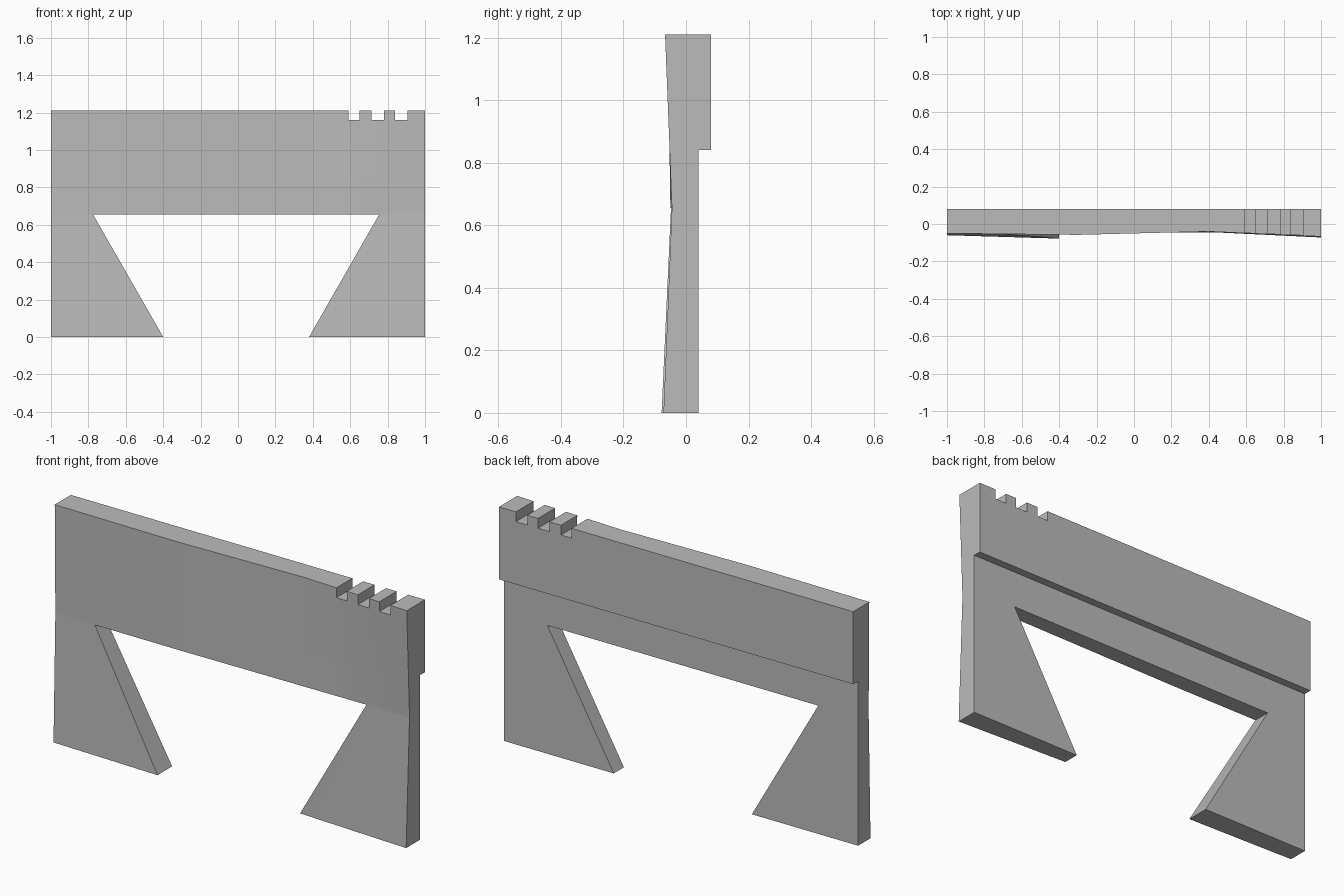
import bpy
import bmesh

cube = bpy.data.objects.get("Cube")
if cube:
    bpy.data.objects.remove(cube)

BEAM_LOW, LIP, NOTCH, TOP = 0.655, 0.84, 1.16, 1.21
BACK, LIP_BACK = 0.04, 0.08
COLUMNS = [-1, -0.775, -0.3, 0.4, 0.59, 0.65, 0.715, 0.755, 0.78, 0.84, 0.905, 1]
NOTCHES = [(0.59, 0.65), (0.715, 0.78), (0.84, 0.905)]

# Slightly uneven front surface: depth along x at three heights
FOOT_DEPTH = [(-1, -0.06), (-0.4, -0.078), (0.38, -0.042), (1, -0.072)]
MID_DEPTH = [(-1, -0.045), (-0.775, -0.048), (-0.3, -0.05), (0.755, -0.042), (1, -0.045)]
TOP_DEPTH = [(-1, -0.05), (-0.3, -0.058), (0.4, -0.04), (1, -0.067)]


def along(points, x):
    for (x0, y0), (x1, y1) in zip(points, points[1:]):
        if x <= x1:
            return y0 + (y1 - y0) * (x - x0) / (x1 - x0)
    return points[-1][1]


def front_depth(x, z):
    mid = along(MID_DEPTH, x)
    if z < BEAM_LOW:
        return along(FOOT_DEPTH, x) if z == 0 else mid
    t = (z - BEAM_LOW) / (TOP - BEAM_LOW)
    return mid + (along(TOP_DEPTH, x) - mid) * t


bm = bmesh.new()
verts = {}


def vert(x, z):
    key = (round(x, 4), round(z, 4))
    if key not in verts:
        verts[key] = bm.verts.new((x, front_depth(x, z), z))
    return verts[key]


def cell(*corners):
    bm.faces.new([vert(x, z) for x, z in corners])


# Beam, with notches left out of the top row
for x0, x1 in zip(COLUMNS, COLUMNS[1:]):
    for z0, z1 in [(BEAM_LOW, LIP), (LIP, NOTCH), (NOTCH, TOP)]:
        if z1 == TOP and any(a <= x0 and x1 <= b for a, b in NOTCHES):
            continue
        cell((x0, z0), (x1, z0), (x1, z1), (x0, z1))

# Flared legs, their columns fanning out from the beam to the floor
for top0, top1, foot0, foot1 in [(-1, -0.775, -1, -0.4), (0.755, 1, 0.38, 1)]:
    def foot(x):
        return foot0 + (foot1 - foot0) * (x - top0) / (top1 - top0)
    xs = [x for x in COLUMNS if top0 <= x <= top1]
    for x0, x1 in zip(xs, xs[1:]):
        cell((foot(x0), 0), (foot(x1), 0), (x1, BEAM_LOW), (x0, BEAM_LOW))


def extrude_to(faces, y):
    geom = bmesh.ops.extrude_face_region(bm, geom=faces)["geom"]
    for v in geom:
        if isinstance(v, bmesh.types.BMVert):
            v.co.y = y
    return [f for f in geom if isinstance(f, bmesh.types.BMFace)]


# Solid panel, then the thicker upper band on its back
back = extrude_to(list(bm.faces), BACK)
extrude_to([f for f in back if f.calc_center_median().z > LIP], LIP_BACK)
bmesh.ops.recalc_face_normals(bm, faces=list(bm.faces))

mesh = bpy.data.meshes.new("notched_panel")
bm.to_mesh(mesh)
bm.free()
panel = bpy.data.objects.new("notched_panel", mesh)
bpy.context.collection.objects.link(panel)

# Plain grey finish
grey = bpy.data.materials.new("plain_grey")
grey.use_nodes = True
colour = (0.5, 0.5, 0.5, 1)
grey.diffuse_color = colour
grey.node_tree.nodes["Principled BSDF"].inputs["Base Color"].default_value = colour
mesh.materials.append(grey)
